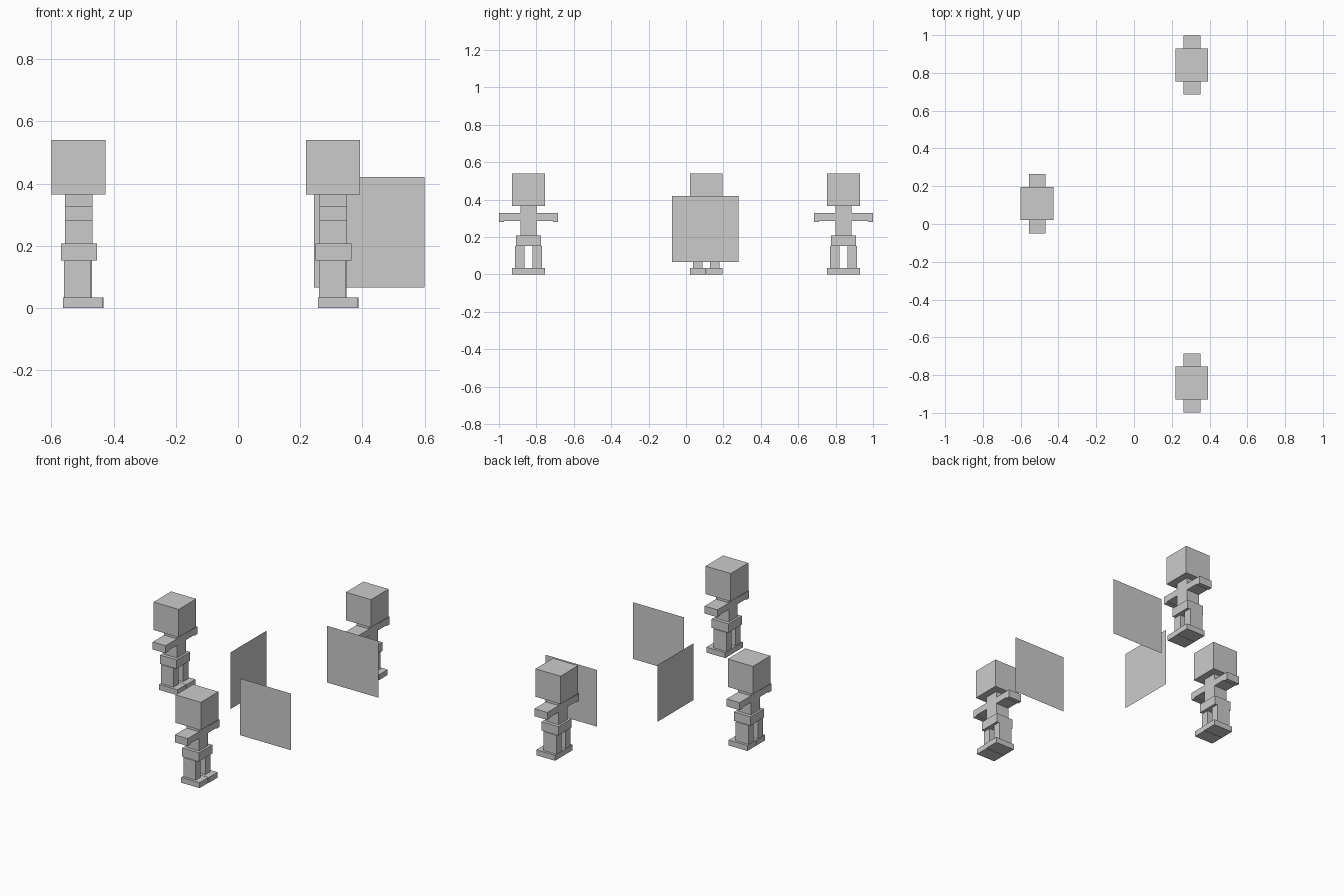
import bpy
import bmesh
from mathutils import Matrix, Vector

if "Cube" in bpy.data.objects:
    bpy.data.objects.remove(bpy.data.objects["Cube"])


def add_mesh(name, bm):
    mesh = bpy.data.meshes.new(name)
    bm.to_mesh(mesh)
    bm.free()
    obj = bpy.data.objects.new(name, mesh)
    bpy.context.collection.objects.link(obj)
    return obj


def box(name, x, y, z):
    """Axis-aligned box from (min, max) ranges."""
    bm = bmesh.new()
    size = Vector((x[1] - x[0], y[1] - y[0], z[1] - z[0]))
    centre = Vector((sum(x), sum(y), sum(z))) / 2
    bmesh.ops.create_cube(
        bm, size=1, matrix=Matrix.Translation(centre) @ Matrix.Diagonal((*size, 1)))
    return add_mesh(name, bm)


def panel(name, corner, u, v):
    """Single flat square sheet."""
    bm = bmesh.new()
    c, u, v = Vector(corner), Vector(u), Vector(v)
    bm.faces.new([bm.verts.new(p) for p in (c, c + u, c + u + v, c + v)])
    return add_mesh(name, bm)


def figure(label, cx, cy):
    """Blocky standing figure facing +x, centred on (cx, cy)."""
    def part(name, x, y, z):
        box(f"{label}_{name}", (cx + x[0], cx + x[1]),
            (cy + y[0], cy + y[1]), (z[0], z[1]))

    part("head", (-.087, .087), (-.087, .087), (.365, .54))
    part("torso", (-.044, .045), (-.044, .044), (.208, .365))
    part("hips", (-.057, .059), (-.066, .066), (.153, .208))
    # Mirrored limbs; one leg stands very slightly forward
    for side, s, step in (("left", 1, .003), ("right", -1, 0)):
        def span(a, b):
            return tuple(sorted((s * a, s * b)))
        part(f"{side}_arm", (-.044, .045), span(.044, .130), (.287, .328))
        part(f"{side}_hand", (-.044, .045), span(.130, .157), (.281, .328))
        part(f"{side}_leg", (-.046, .040 + step), span(.021, .071), (.034, .153))
        part(f"{side}_foot", (-.049, .078 + step), span(.001, .087), (0, .034))


# Three figures
figure("back_figure", .306, .842)
figure("left_figure", -.513, .108)
figure("front_figure", .306, -.842)

# Thin upright panels
S, Z = .355, .066
panel("middle_panel", (0, -.074, Z), (0, S, 0), (0, 0, S))
panel("front_panel", (.245, -.33, Z), (S, 0, 0), (0, 0, S))
panel("back_panel", (.245, .533, Z), (S, 0, 0), (0, 0, S))
